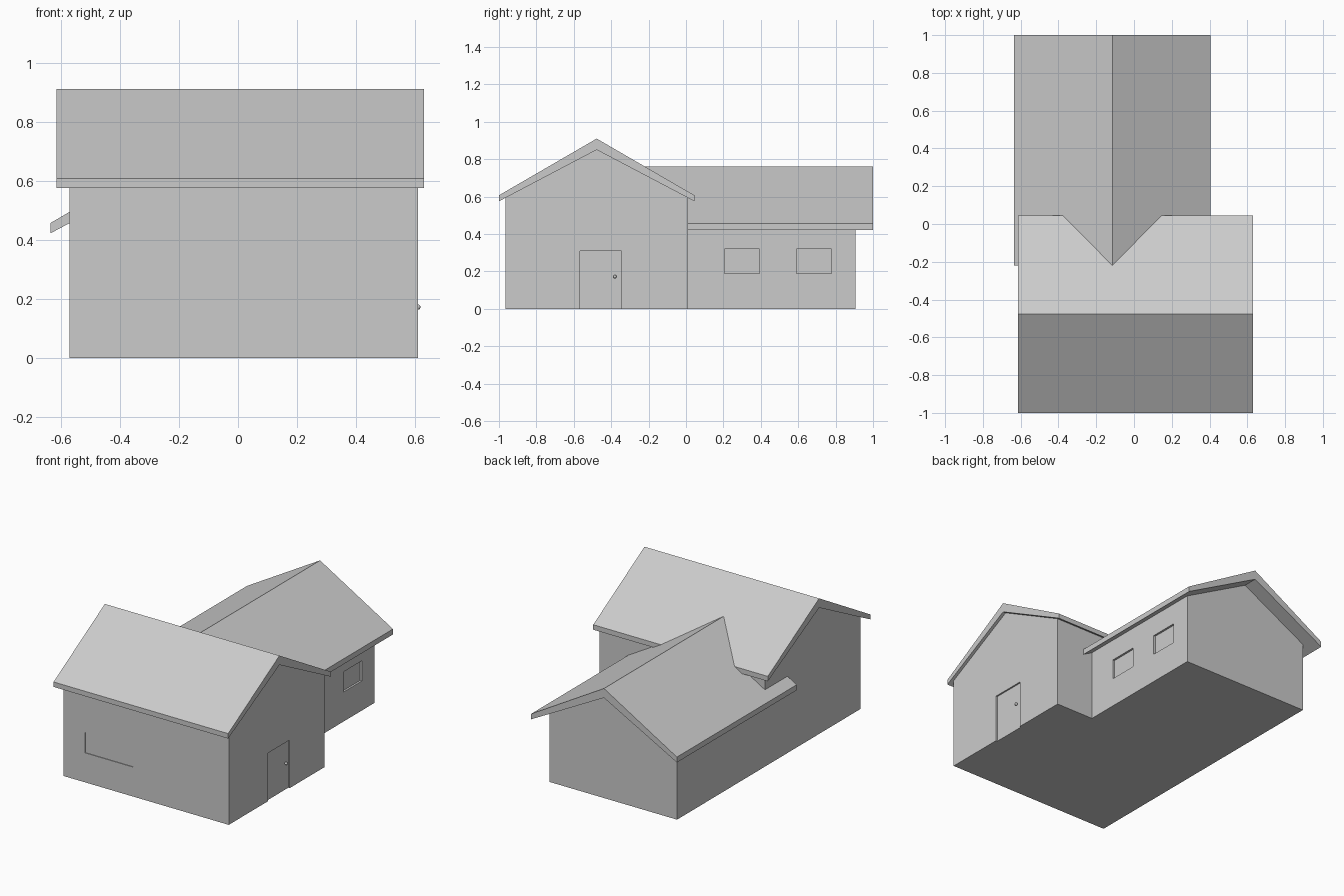
import bpy, bmesh
from mathutils import Vector

if "Cube" in bpy.data.objects:
    bpy.data.objects.remove(bpy.data.objects["Cube"])


def prism(name, profile, axis, start, end):
    """Extrude a (u, z) profile along the x or y axis."""
    bm = bmesh.new()
    place = (lambda u, z: (start, u, z)) if axis == 'x' else (lambda u, z: (u, start, z))
    face = bm.faces.new([bm.verts.new(place(u, z)) for u, z in profile])
    out = bmesh.ops.extrude_face_region(bm, geom=[face])
    d = end - start
    move = Vector((d, 0, 0)) if axis == 'x' else Vector((0, d, 0))
    bmesh.ops.translate(bm, vec=move,
                        verts=[v for v in out['geom'] if isinstance(v, bmesh.types.BMVert)])
    bmesh.ops.recalc_face_normals(bm, faces=bm.faces)
    mesh = bpy.data.meshes.new(name)
    bm.to_mesh(mesh)
    bm.free()
    obj = bpy.data.objects.new(name, mesh)
    bpy.context.collection.objects.link(obj)
    return obj


def wall_profile(u0, u1, mid, half, eave, apex):
    """Gabled wall outline whose slopes follow the roof underside."""
    def under(u):
        return apex - abs(u - mid) * (apex - eave) / half
    return [(u0, 0), (u1, 0), (u1, under(u1)), (mid, apex), (u0, under(u0))]


def roof_profile(mid, half, eave_low, eave_top, apex_low, apex):
    return [(mid - half, eave_low), (mid, apex_low), (mid + half, eave_low),
            (mid + half, eave_top), (mid, apex), (mid - half, eave_top)]


def recess(target, name, x, y, z):
    """Cut a shallow box-shaped opening into a wall."""
    cutter = prism(name, [(y[0], z[0]), (y[1], z[0]), (y[1], z[1]), (y[0], z[1])], 'x', *x)
    cutter.hide_render = True
    cutter.hide_viewport = True
    cutter.display_type = 'WIRE'
    mod = target.modifiers.new(name, 'BOOLEAN')
    mod.operation = 'DIFFERENCE'
    mod.solver = 'EXACT'
    mod.object = cutter


# Main block and rear wing walls
main = prism("main_walls", wall_profile(-0.965, 0.01, -0.4775, 0.5225, 0.575, 0.85),
             'x', -0.57, 0.61)
wing = prism("wing_walls", wall_profile(-0.57, 0.34, -0.115, 0.52, 0.422, 0.70),
             'y', 0.01, 0.905)

# Gabled roofs; the wing roof runs into the main roof
prism("main_roof", roof_profile(-0.4775, 0.5225, 0.575, 0.607, 0.85, 0.91), 'x', -0.615, 0.63)
prism("wing_roof", roof_profile(-0.115, 0.52, 0.422, 0.457, 0.70, 0.76), 'y', -0.22, 1.0)

# Door and window recesses
recess(main, "door_cutter", (0.60, 0.7), (-0.566, -0.345), (-0.05, 0.31))
recess(main, "front_window_cutter", (-0.416, -0.07), (-1.05, -0.961), (0.19, 0.32))
for i, y in enumerate((0.207, 0.59)):
    recess(wing, f"side_window_cutter_{i + 1}", (0.327, 0.45), (y, y + 0.187), (0.19, 0.32))

# Door knob
bpy.ops.mesh.primitive_uv_sphere_add(segments=12, ring_count=8, radius=0.009,
                                     location=(0.609, -0.38, 0.172))
bpy.context.object.name = "door_knob"
bpy.ops.object.shade_smooth()
